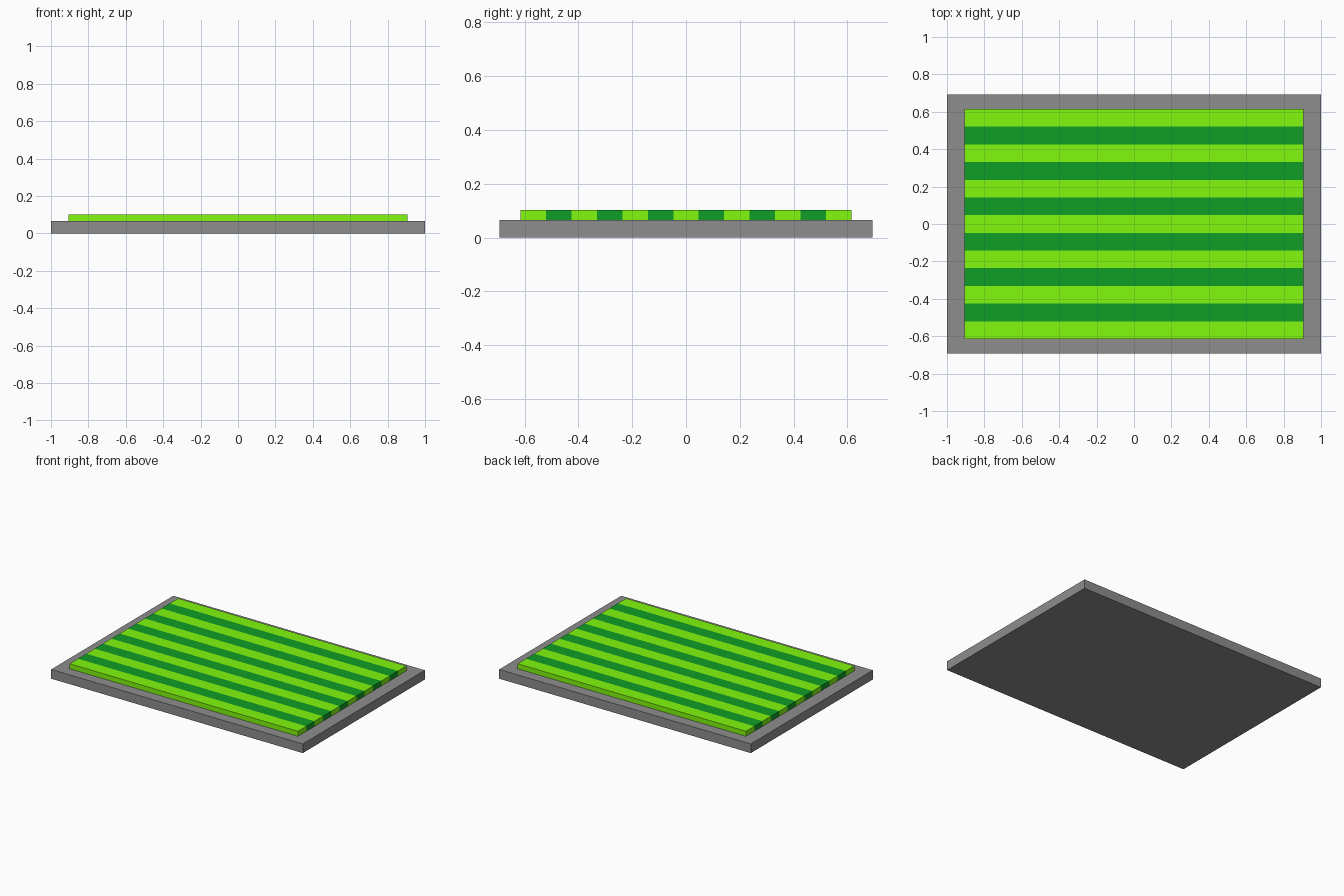
import bpy, bmesh
from mathutils import Vector

if "Cube" in bpy.data.objects:
    bpy.data.objects.remove(bpy.data.objects["Cube"])

BASE_X, BASE_Y, BASE_Z = 1.0, 0.693, 0.066
LAWN_X, LAWN_Y, LAWN_TOP = 0.907, 0.615, 0.102
STRIPES = 13


def material(name, color):
    mat = bpy.data.materials.new(name)
    mat.diffuse_color = (*color, 1)
    mat.use_nodes = True
    mat.node_tree.nodes["Principled BSDF"].inputs["Base Color"].default_value = mat.diffuse_color
    return mat


def box(name, hx, hy, z0, z1, *mats):
    bpy.ops.mesh.primitive_cube_add(size=2, location=(0, 0, 0))
    ob = bpy.context.object
    ob.name = name
    for v in ob.data.vertices:
        v.co = Vector((v.co.x * hx, v.co.y * hy, z1 if v.co.z > 0 else z0))
    for m in mats:
        ob.data.materials.append(m)
    return ob


# Stone slab
box("base_slab", BASE_X, BASE_Y, 0, BASE_Z, material("slab_grey", (0.27, 0.27, 0.27)))

# Raised lawn, cut into mowing stripes
lawn = box("striped_lawn", LAWN_X, LAWN_Y, BASE_Z, LAWN_TOP,
           material("light_grass", (0.22, 0.95, 0.004)),
           material("dark_grass", (0.005, 0.34, 0.02)))
step = 2 * LAWN_Y / STRIPES
bm = bmesh.new()
bm.from_mesh(lawn.data)
for i in range(1, STRIPES):
    bmesh.ops.bisect_plane(bm, geom=bm.verts[:] + bm.edges[:] + bm.faces[:],
                           plane_co=(0, -LAWN_Y + i * step, 0), plane_no=(0, 1, 0))

# Alternate the colours; the first and last stripes are light
for f in bm.faces:
    y = f.calc_center_median().y
    stripe = min(max(int((y + LAWN_Y) / step), 0), STRIPES - 1)
    f.material_index = stripe % 2
bm.to_mesh(lawn.data)
bm.free()
